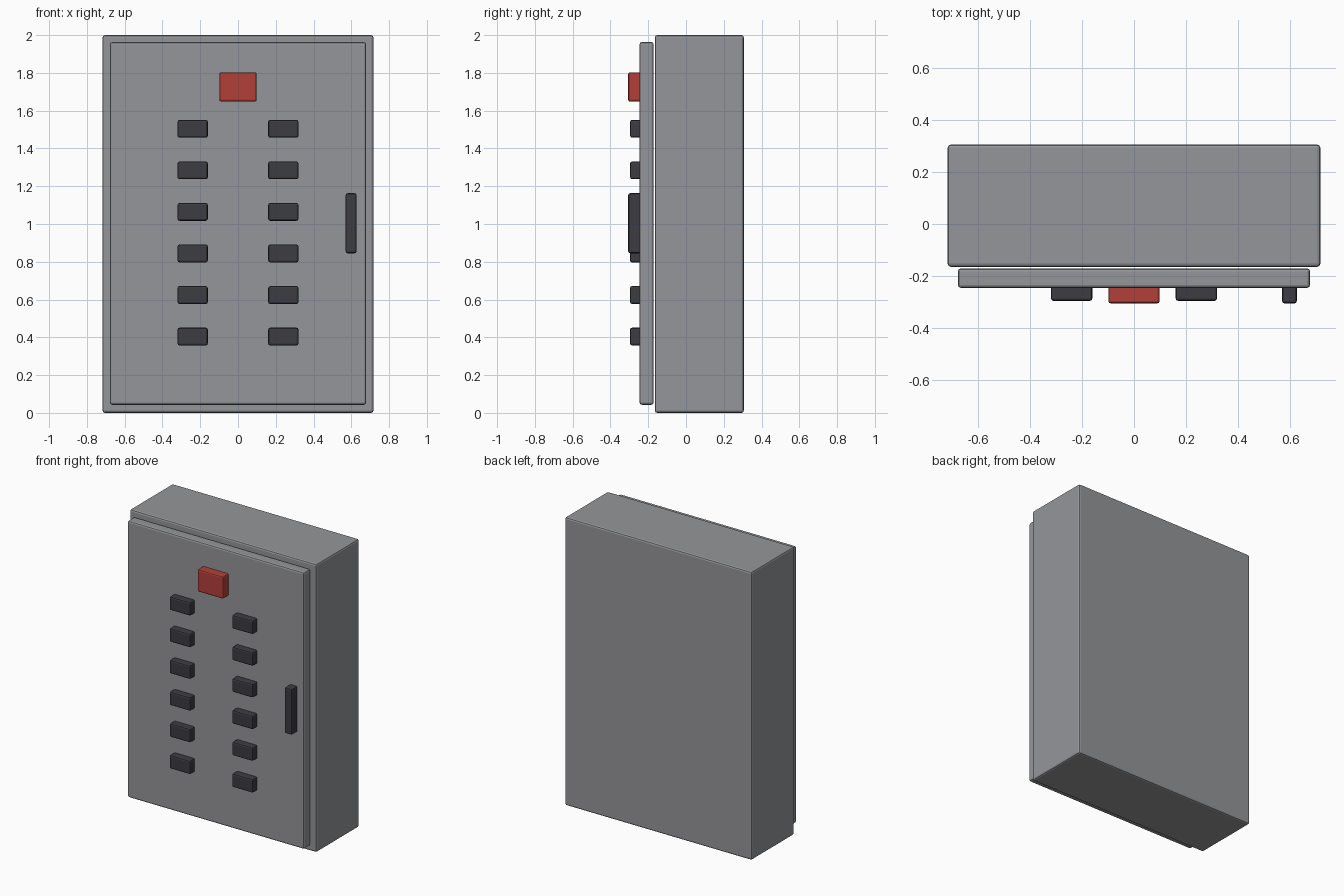
import bpy

if "Cube" in bpy.data.objects:
    bpy.data.objects.remove(bpy.data.objects["Cube"])


def material(name, rgb):
    m = bpy.data.materials.new(name)
    m.diffuse_color = (*rgb, 1.0)
    m.use_nodes = True
    m.node_tree.nodes["Principled BSDF"].inputs["Base Color"].default_value = m.diffuse_color
    return m


grey = material("cabinet grey", (0.30, 0.305, 0.32))
dark = material("dark plastic", (0.045, 0.045, 0.055))
red = material("signal red", (0.45, 0.05, 0.04))


def box(name, x, y, z, mat, bevel):
    """Bevelled box given as (min, max) ranges on each axis."""
    ranges = (x, y, z)
    bpy.ops.mesh.primitive_cube_add(size=1, location=[(a + b) / 2 for a, b in ranges])
    ob = bpy.context.object
    ob.name = name
    ob.scale = [b - a for a, b in ranges]
    bpy.ops.object.transform_apply(location=False, rotation=False, scale=True)
    ob.data.materials.append(mat)
    mod = ob.modifiers.new("rounded_edges", 'BEVEL')
    mod.width = bevel
    mod.segments = 2
    return ob


# Cabinet housing and door
box("cabinet_body", (-0.717, 0.717), (-0.165, 0.306), (0.0, 2.0), grey, 0.012)
box("door", (-0.678, 0.678), (-0.246, -0.171), (0.043, 1.963), grey, 0.012)

# Parts on the door, sunk slightly into its face
box("main_switch", (-0.099, 0.099), (-0.306, -0.236), (1.648, 1.803), red, 0.01)
box("door_handle", (0.57, 0.627), (-0.306, -0.236), (0.845, 1.163), dark, 0.01)

# Two columns of six breakers
for side, cx in (("left", -0.24), ("right", 0.24)):
    for row in range(6):
        cz = 1.504 - 0.22 * row
        box(f"breaker_{side}_{row + 1}", (cx - 0.08, cx + 0.08), (-0.296, -0.236),
            (cz - 0.047, cz + 0.047), dark, 0.01)
